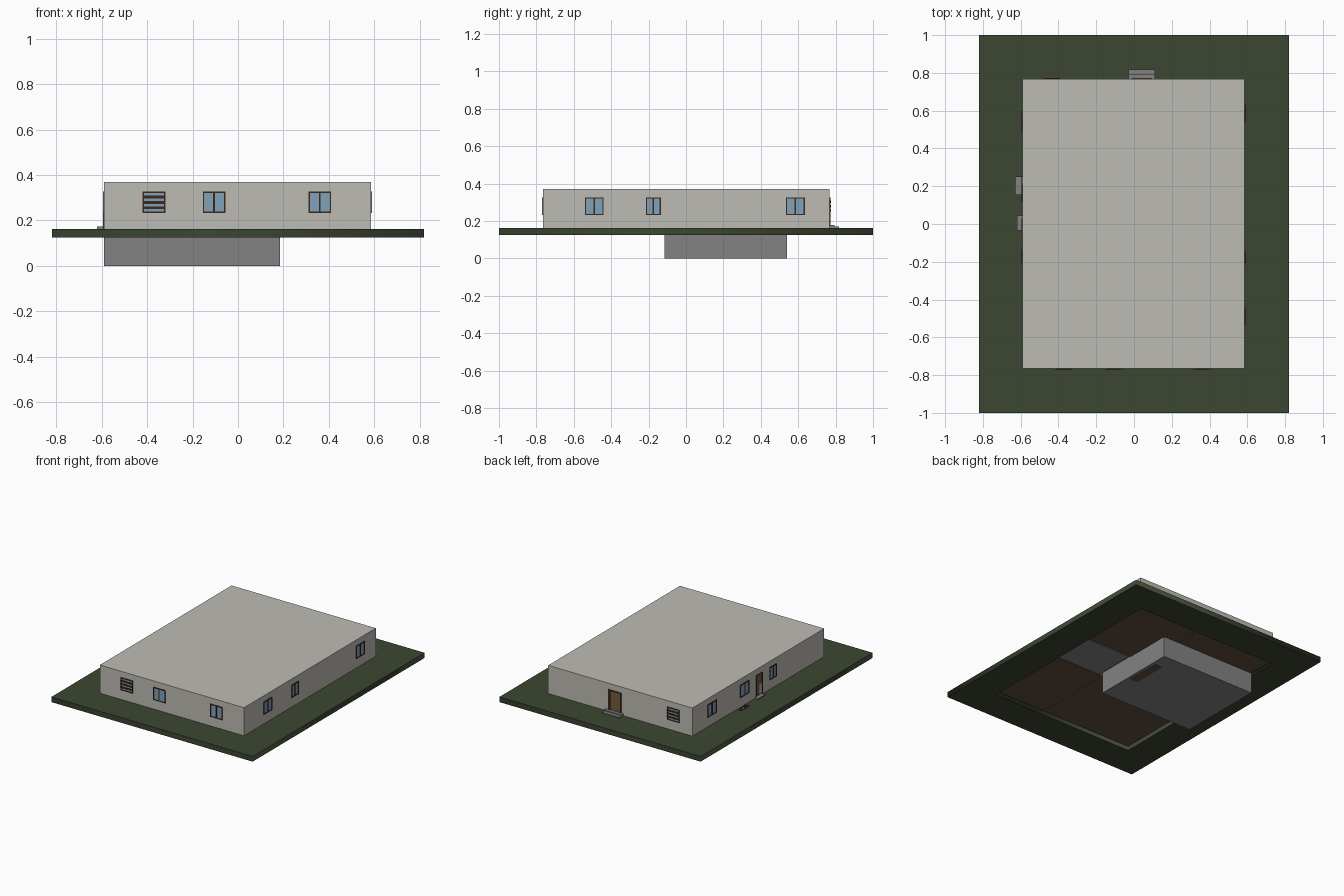
import bpy, bmesh
from mathutils import Vector

if "Cube" in bpy.data.objects:
    bpy.data.objects.remove(bpy.data.objects["Cube"])


def mat(name, rgb):
    m = bpy.data.materials.new(name)
    m.diffuse_color = (*rgb, 1)
    m.use_nodes = True
    m.node_tree.nodes["Principled BSDF"].inputs["Base Color"].default_value = m.diffuse_color
    return m


WALL = mat("plaster", (0.51, 0.50, 0.455))
GRASS = mat("grass", (0.045, 0.061, 0.032))
CONCRETE = mat("concrete", (0.225, 0.225, 0.23))
GLASS = mat("glass", (0.22, 0.36, 0.48))
FRAME = mat("dark_wood", (0.045, 0.020, 0.010))
DOOR = mat("door_wood", (0.17, 0.10, 0.05))
FLOOR = mat("floor_wood", (0.115, 0.075, 0.05))

X0, X1, Y0, Y1 = -0.59, 0.585, -0.765, 0.768   # house footprint
GROUND, ROOF = 0.163, 0.37


def boxes(name, parts):
    """One object from boxes given as (low corner, high corner, material)."""
    bm = bmesh.new()
    mats = []
    for lo, hi, m in parts:
        if m not in mats:
            mats.append(m)
        lo, hi = Vector(lo), Vector(hi)
        lo, hi = (Vector(map(min, lo, hi)), Vector(map(max, lo, hi)))
        geo = bmesh.ops.create_cube(bm, size=1)
        for v in geo["verts"]:
            v.co = (lo + hi) / 2 + v.co * (hi - lo)
        for f in {f for v in geo["verts"] for f in v.link_faces}:
            f.material_index = mats.index(m)
    me = bpy.data.meshes.new(name)
    bm.to_mesh(me)
    bm.free()
    for m in mats:
        me.materials.append(m)
    ob = bpy.data.objects.new(name, me)
    bpy.context.collection.objects.link(ob)
    return ob


def on_wall(wall, u0, u1, z0, z1, depth, m):
    """Box lying on an outer wall, standing out by depth."""
    if wall in ("front", "back"):
        y, s = (Y0, -1) if wall == "front" else (Y1, 1)
        return ((u0, y, z0), (u1, y + s * depth, z1), m)
    x, s = (X0, -1) if wall == "left" else (X1, 1)
    return ((x, u0, z0), (x + s * depth, u1, z1), m)


def border(wall, u0, u1, z0, z1, t, depth):
    """Four frame bars around an opening."""
    return [on_wall(wall, a, b, c, d, depth, FRAME) for a, b, c, d in (
        (u0, u0 + t, z0, z1), (u1 - t, u1, z0, z1),
        (u0 + t, u1 - t, z0, z0 + t), (u0 + t, u1 - t, z1 - t, z1))]


def window(wall, u0, u1, louvered=False, z0=0.232, z1=0.326):
    parts = [on_wall(wall, u0, u1, z0, z1, 0.002, GLASS)]
    parts += border(wall, u0, u1, z0, z1, 0.006, 0.005)
    if louvered:
        for i in (1, 2, 3):
            z = z0 + (z1 - z0) * i / 4
            parts.append(on_wall(wall, u0, u1, z - 0.006, z + 0.006, 0.006, FRAME))
    else:
        c = (u0 + u1) / 2
        parts.append(on_wall(wall, c - 0.004, c + 0.004, z0, z1, 0.005, FRAME))
    boxes(wall + "_window", parts)


# Ground slab with an opening under the house and a notch for the basement window
cu = bpy.data.curves.new("ground_slab", "CURVE")
cu.dimensions, cu.fill_mode, cu.extrude = "2D", "BOTH", 0.019
outer = [(-0.82, -1), (0.82, -1), (0.82, 1), (-0.82, 1)]
inner = [(X0, Y0), (X1, Y0), (X1, Y1), (X0, Y1),
         (X0, 0.25), (-0.628, 0.25), (-0.628, 0.155), (X0, 0.155)]
for pts in (outer, inner):
    sp = cu.splines.new("POLY")
    sp.points.add(len(pts) - 1)
    for p, (x, y) in zip(sp.points, pts):
        p.co = (x, y, 0, 1)
    sp.use_cyclic_u = True
cu.materials.append(GRASS)
slab = bpy.data.objects.new("ground_slab", cu)
slab.location.z = GROUND - 0.019
bpy.context.collection.objects.link(slab)

# House block and basement
boxes("house_walls", [((X0, Y0, 0.160), (X1, Y1, ROOF), WALL)])
boxes("basement", [((X0, -0.115, 0), (0.185, 0.54, 0.159), CONCRETE)])
boxes("basement_hatch", [((0.10, 0.15, -0.0), (0.165, 0.42, 0.003), FLOOR)]).location.z = -0.0005

# Room floors, the gaps between them show the partition walls
rooms = [(X0, 0.165, Y0, -0.14, FLOOR), (0.165, X1, Y0, -0.14, FLOOR),
         (0.19, X1, -0.14, 0.18, CONCRETE), (0.06, X1, 0.18, Y1, FLOOR),
         (X0, 0.06, 0.18, Y1, FLOOR)]
g = 0.003
boxes("room_floors", [((a + g, c + g, 0.154), (b - g, d - g, 0.1605), m)
                      for a, b, c, d, m in rooms])

# Windows
for wall, u0, u1, louvered in (
        ("front", -0.42, -0.32, True), ("front", -0.155, -0.055, False),
        ("front", 0.31, 0.41, False),
        ("right", -0.54, -0.44, False), ("right", -0.215, -0.135, False),
        ("right", 0.535, 0.635, False),
        ("left", 0.49, 0.595, False), ("left", 0.11, 0.215, False),
        ("left", -0.21, -0.13, False), ("back", -0.485, -0.385, True)):
    window(wall, u0, u1, louvered)

# Basement window in its pit
boxes("window_pit_floor", [((-0.628, 0.155, 0.126), (X0, 0.25, 0.130), CONCRETE)])
window("left", 0.16, 0.245, z0=0.131, z1=0.160)

# Doors
boxes("back_door", [on_wall("back", -0.012, 0.096, GROUND, 0.326, 0.002, DOOR),
                    on_wall("back", 0.07, 0.09, GROUND, 0.326, 0.004, FRAME)]
      + border("back", -0.012, 0.096, GROUND, 0.326, 0.007, 0.005))
boxes("left_door", [on_wall("left", -0.045, 0.03, GROUND, 0.326, 0.002, DOOR),
                    on_wall("left", -0.035, 0.0, 0.18, 0.25, 0.004, WALL)]
      + border("left", -0.045, 0.03, GROUND, 0.326, 0.007, 0.005))

# Door steps
boxes("back_steps", [((-0.03, Y1, GROUND), (0.112, 0.818, 0.171), CONCRETE),
                     ((-0.03, Y1, 0.171), (0.112, 0.793, 0.179), CONCRETE)])
boxes("left_step", [((-0.62, -0.035, GROUND), (X0, 0.045, 0.172), CONCRETE)])
